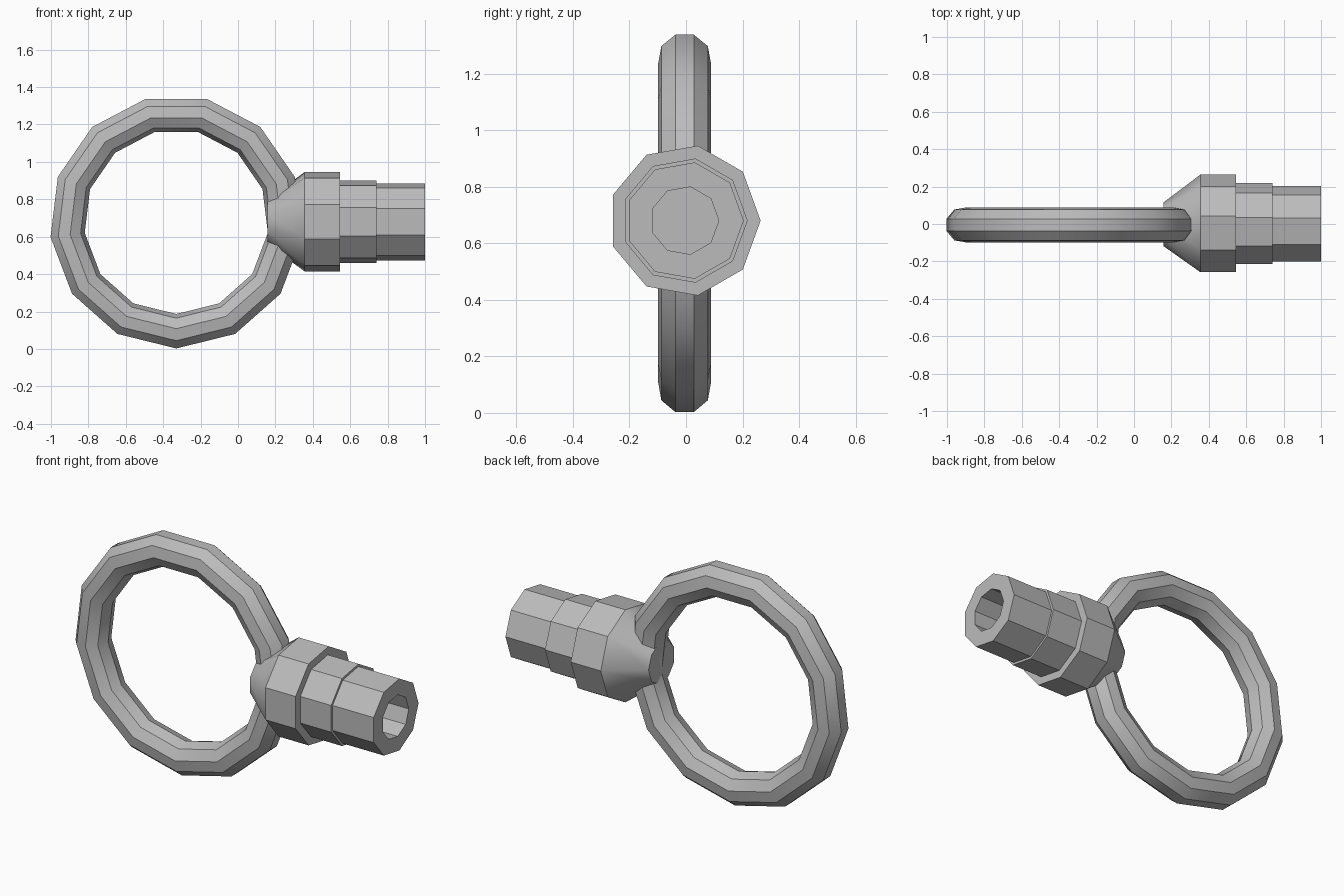
import bpy, bmesh
from math import pi, sin, cos, radians
from mathutils import Vector

cube = bpy.data.objects.get("Cube")
if cube:
    bpy.data.objects.remove(cube, do_unlink=True)

metal = bpy.data.materials.new("grey_metal")
metal.use_nodes = True
GREY = (0.5, 0.5, 0.5, 1)
metal.diffuse_color = GREY
metal.node_tree.nodes["Principled BSDF"].inputs["Base Color"].default_value = GREY

MID_Y, MID_Z = -0.005, 0.68


def revolve(name, points, closed, centre, axis, sides):
    """Spin a profile around an axis into a faceted solid."""
    bm = bmesh.new()
    verts = [bm.verts.new(p) for p in points]
    edges = [bm.edges.new(pair) for pair in zip(verts, verts[1:])]
    if closed:
        edges.append(bm.edges.new((verts[-1], verts[0])))
    bmesh.ops.spin(bm, geom=verts + edges, cent=centre, axis=axis,
                   angle=2 * pi, steps=sides, use_merge=True)
    bmesh.ops.remove_doubles(bm, verts=bm.verts, dist=0.0001)
    bmesh.ops.recalc_face_normals(bm, faces=bm.faces)
    mesh = bpy.data.meshes.new(name)
    bm.to_mesh(mesh)
    bm.free()
    mesh.materials.append(metal)
    obj = bpy.data.objects.new(name, mesh)
    bpy.context.collection.objects.link(obj)
    bpy.ops.object.select_all(action="DESELECT")
    obj.select_set(True)
    bpy.context.view_layer.objects.active = obj
    bpy.ops.object.shade_smooth_by_angle(angle=radians(35))
    return obj


# Ring: nine-sided tube swept in thirteen steps, one corner at the bottom
ring_centre = Vector((-0.33, MID_Y, MID_Z))
major, minor, tube_sides = 0.588, 0.095, 9
tube = []
for i in range(tube_sides):
    a = 2 * pi * (i + 0.5) / tube_sides
    tube.append(ring_centre + Vector((0, minor * sin(a), -major - minor * cos(a))))
revolve("ring", tube, True, ring_centre, (0, 1, 0), 13)

# Stepped socket: cone, collar, sleeve and hollow end, as (x, radius)
steps = [(0.157, 0), (0.157, 0.12), (0.355, 0.269), (0.545, 0.269),
         (0.545, 0.223), (0.74, 0.223), (0.74, 0.209), (1.0, 0.209),
         (1.0, 0.121), (0.55, 0.121), (0.55, 0)]
profile = [Vector((x, MID_Y + r, MID_Z)) for x, r in steps]
revolve("stepped_socket", profile, False, (0, MID_Y, MID_Z), (1, 0, 0), 9)
